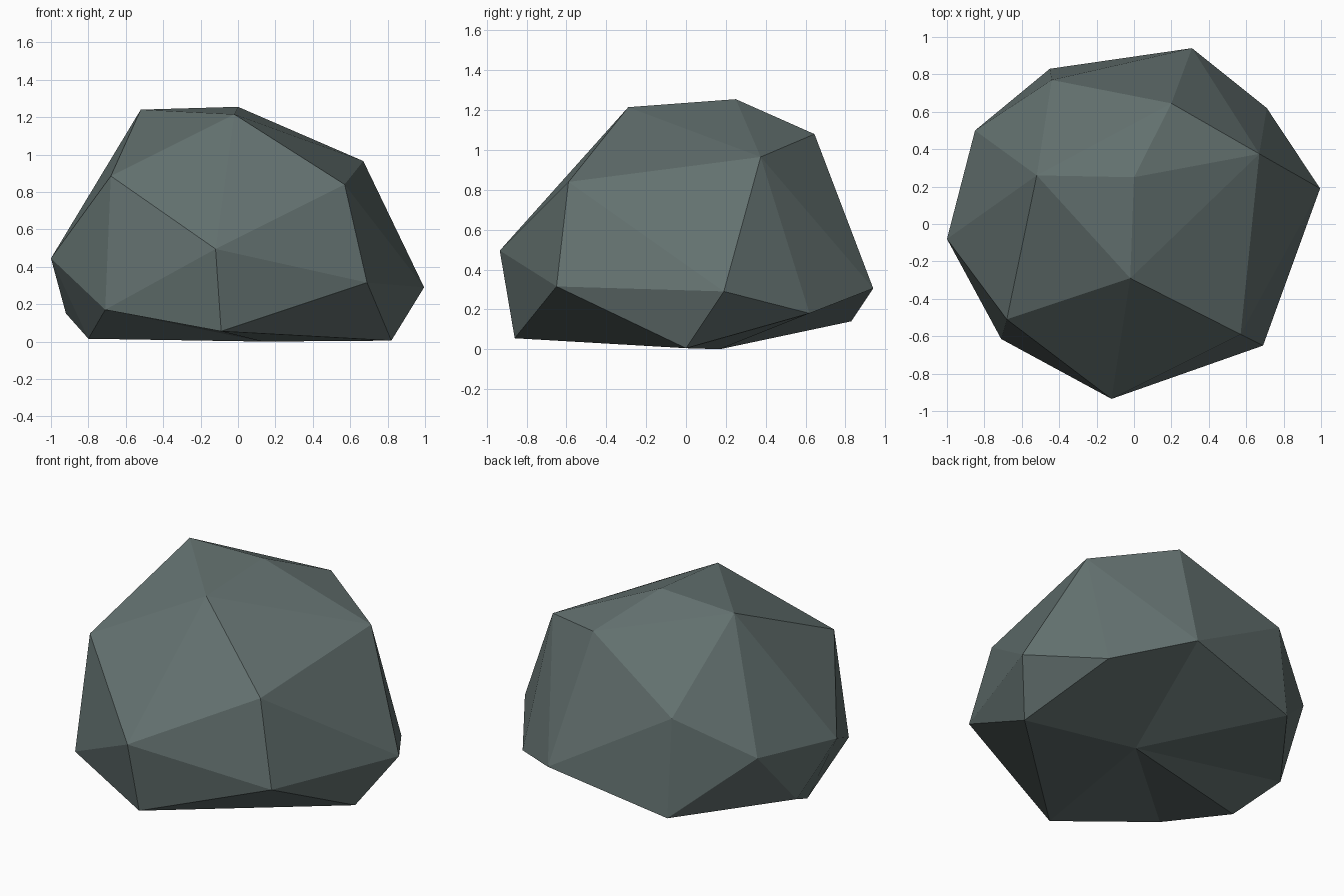
import bpy, bmesh, math

if "Cube" in bpy.data.objects:
    bpy.data.objects.remove(bpy.data.objects["Cube"])

# corner points of the boulder, by level
TOP = [(-.52, .26, 1.24), (0, .25, 1.255), (-.02, -.29, 1.215), (.20, .645, 1.08)]
SHOULDER = [(.67, .375, .965), (.57, -.59, .84), (-.68, -.51, .885), (-.44, .77, .745)]
WAIST = [(.69, -.65, .315), (.995, .19, .29), (-.12, -.935, .495),
         (-1, -.08, .445), (-.85, .50, .50)]
# rim of the underside, and the point it rests on
RIM = [(.82, 0, .005), (.71, .62, .18), (.31, .94, .305), (-.45, .83, .14),
       (-.92, .21, .15), (-.80, -.07, .015), (-.71, -.615, .17), (-.09, -.86, .055)]
FOOT = (.13, .17, 0)

bm = bmesh.new()
for p in TOP + SHOULDER + WAIST:
    bm.verts.new(p)
rim = [bm.verts.new(p) for p in RIM]
foot = bm.verts.new(FOOT)

# faceted shell around the points
bmesh.ops.convex_hull(bm, input=bm.verts[:])

# underside: replace with a fan around the resting point
under = set(rim + [foot])
bmesh.ops.delete(bm, geom=[f for f in bm.faces if all(v in under for v in f.verts)],
                 context='FACES_ONLY')
for e in [e for e in bm.edges if not e.link_faces]:
    bm.edges.remove(e)
for i, v in enumerate(rim):
    bm.faces.new((foot, rim[(i + 1) % len(rim)], v))
bmesh.ops.recalc_face_normals(bm, faces=bm.faces[:])

mesh = bpy.data.meshes.new("boulder")
bm.to_mesh(mesh)
bm.free()
rock = bpy.data.objects.new("boulder", mesh)
bpy.context.collection.objects.link(rock)

# slate grey stone
stone = bpy.data.materials.new("slate grey")
stone.diffuse_color = (.125, .165, .16, 1)
stone.use_nodes = True
stone.node_tree.nodes["Principled BSDF"].inputs["Base Color"].default_value = stone.diffuse_color
mesh.materials.append(stone)
